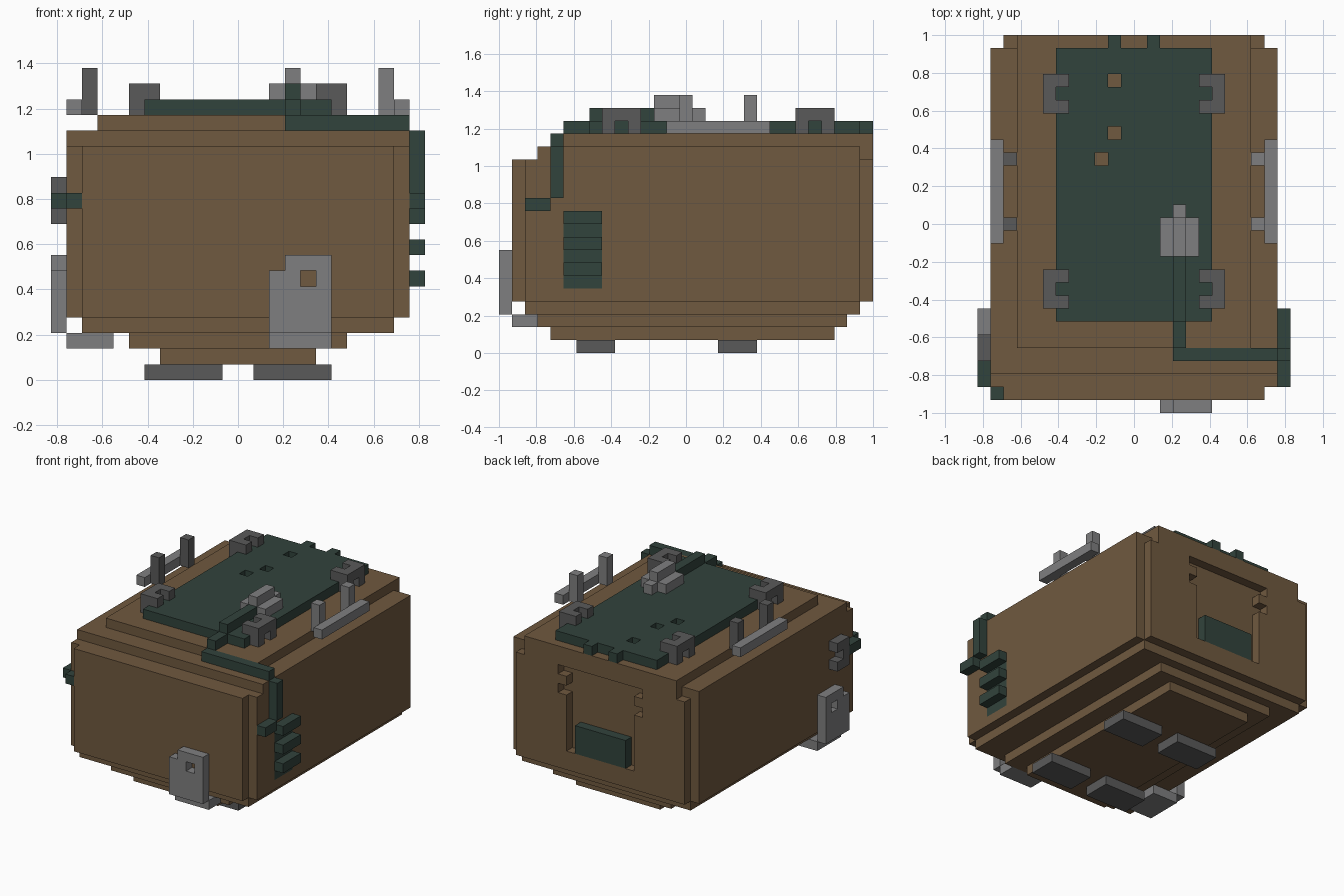
import bpy, bmesh
from mathutils import Vector

if "Cube" in bpy.data.objects:
    bpy.data.objects.remove(bpy.data.objects["Cube"])

S = 2 / 29  # size of one block; x counts from the centre, y from the front, z from the floor


def material(name, rgb):
    m = bpy.data.materials.new(name)
    m.diffuse_color = (*rgb, 1)
    m.use_nodes = True
    m.node_tree.nodes["Principled BSDF"].inputs["Base Color"].default_value = m.diffuse_color
    return m


BROWN = material("brown leather", (0.162, 0.100, 0.050))
GREEN = material("dark green", (0.031, 0.056, 0.045))
DARK = material("dark grey metal", (0.102, 0.102, 0.102))
LIGHT = material("light grey metal", (0.212, 0.212, 0.216))


def cells(boxes):
    return {(x, y, z) for x0, x1, y0, y1, z0, z1 in boxes
            for x in range(x0, x1) for y in range(y0, y1) for z in range(z0, z1)}


def part(name, mat, boxes, cuts=()):
    """Merge block-grid boxes (x0, x1, y0, y1, z0, z1), remove cuts, keep only the outer skin."""
    solid = cells(boxes) - cells(cuts)
    bm = bmesh.new()
    verts = {}

    def vert(p):
        if p not in verts:
            verts[p] = bm.verts.new(Vector((p[0], p[1] - 14.5, p[2])) * S)
        return verts[p]

    for c in solid:
        for axis in range(3):
            for side in (0, 1):
                n = list(c)
                n[axis] += 2 * side - 1
                if tuple(n) in solid:
                    continue
                u, v = (axis + 1) % 3, (axis + 2) % 3
                loop = []
                for du, dv in ((0, 0), (1, 0), (1, 1), (0, 1)):
                    p = list(c)
                    p[axis] += side
                    p[u] += du
                    p[v] += dv
                    loop.append(vert(tuple(p)))
                bm.faces.new(loop if side else loop[::-1])
    bmesh.ops.dissolve_limit(bm, angle_limit=0.01, verts=bm.verts, edges=bm.edges)
    me = bpy.data.meshes.new(name)
    bm.to_mesh(me)
    bm.free()
    me.materials.append(mat)
    ob = bpy.data.objects.new(name, me)
    bpy.context.collection.objects.link(ob)
    return ob


def mirror(box):
    return (-box[1], -box[0]) + tuple(box[2:])


# Stepped case body, with a rear pocket and a vent opening
part("case_body", BROWN, [
    (-5, 5, 4, 26, 1, 2), (-7, 7, 3, 27, 2, 3), (-10, 10, 2, 28, 3, 4),
    (-10, 10, 1, 29, 4, 15), (-11, 11, 2, 28, 4, 15),
    (-11, 11, 3, 28, 15, 16), (-9, 9, 28, 29, 15, 16), (-9, 9, 5, 29, 16, 17),
], cuts=[
    (-4, 4, 28, 29, 6, 15), (-5, 5, 28, 29, 14, 15), (-5, 5, 28, 29, 12, 13),
    (10, 11, 5, 8, 5, 11),
])

# Green plate in the rear pocket
part("rear_plate", GREEN, [(-3, 3, 28, 29, 6, 9)])

# Four feet
for i, x in enumerate((-6, 1)):
    for j, y in enumerate((6, 17)):
        part(f"foot_{i}_{j}", DARK, [(x, x + 5, y, y + 3, 0, 1)])

# Top cover with rear tabs and small holes
part("top_cover", GREEN,
     [(-6, 6, 7, 28, 17, 18), (-2, -1, 28, 29, 17, 18), (1, 2, 28, 29, 17, 18)],
     cuts=[(-2, -1, 25, 26, 17, 18), (-2, -1, 21, 22, 17, 18), (-3, -2, 19, 20, 17, 18)])

# Clips holding the cover
for y in (8, 23):
    clip = [(6, 7, y, y + 3, 18, 19)]
    for a in (y, y + 2):
        clip += [(6, 7, a, a + 1, 17, 18), (5, 6, a, a + 1, 18, 19)]
    part(f"cover_clip_right_{y}", DARK, clip)
    part(f"cover_clip_left_{y}", DARK, [mirror(b) for b in clip])

# Handle rails and posts on both sides
rail = (10, 11, 13, 21, 17, 18)
posts = [(9, 10, y, y + 1, 17, 20) for y in (14, 19)]
part("rail_right", LIGHT, [rail])
part("rail_left", LIGHT, [mirror(rail)])
part("posts_right", LIGHT, posts)
part("posts_left", DARK, [mirror(b) for b in posts])

# Connector on the cover and the cable leading from it
part("connector", LIGHT, [(2, 5, 12, 15, 18, 19), (3, 4, 12, 15, 19, 20), (3, 4, 15, 16, 18, 19)])
part("cable", GREEN, [(3, 4, 7, 12, 18, 19), (3, 4, 5, 7, 17, 18), (3, 11, 4, 5, 16, 17),
                      (11, 12, 4, 5, 12, 16), (11, 12, 2, 4, 11, 12)])

# Side vent with three slats
part("side_vent", GREEN, [(10, 11, 5, 8, 5, 11)] + [(11, 12, 5, 8, z, z + 1) for z in (6, 8, 10)])

# Left cable end and its hook
part("cable_end", GREEN, [(-12, -11, 2, 4, 11, 12), (-11, -10, 1, 2, 11, 12)])
part("cable_hook", DARK, [(-12, -11, 4, 6, 10, 13)], cuts=[(-12, -11, 5, 6, 11, 12)])

# Metal brackets at the front and left side
part("front_bracket", LIGHT, [(2, 6, 0, 1, 3, 8), (2, 6, 1, 3, 2, 3)],
     cuts=[(2, 3, 0, 1, 7, 8), (4, 5, 0, 1, 6, 7)])
part("left_bracket", LIGHT, [(-12, -11, 4, 8, 3, 8), (-11, -8, 4, 8, 2, 3)],
     cuts=[(-12, -11, 4, 5, 7, 8), (-12, -11, 6, 7, 6, 7)])
